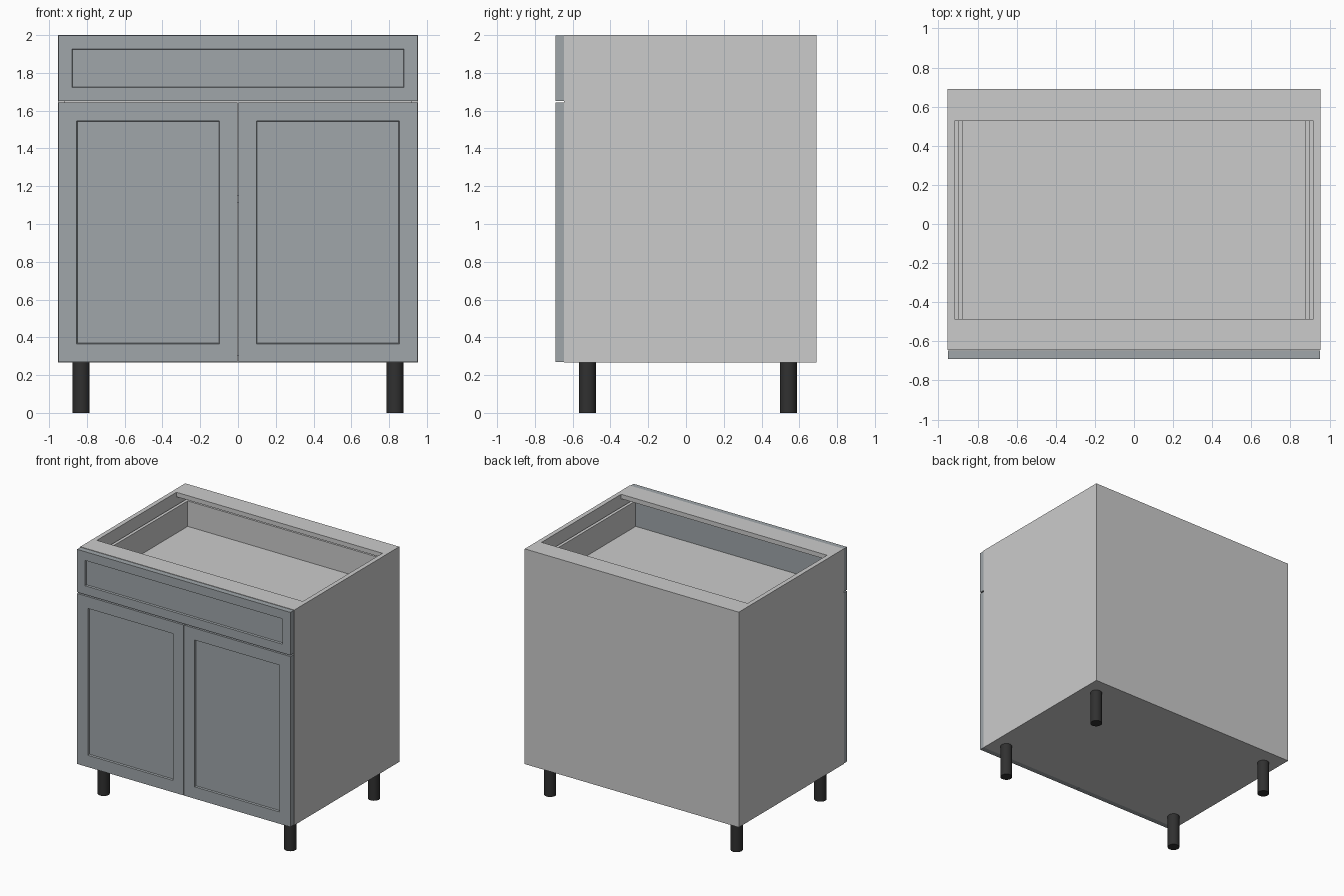
import bpy, bmesh

if "Cube" in bpy.data.objects:
    bpy.data.objects.remove(bpy.data.objects["Cube"])

def material(name, rgb):
    m = bpy.data.materials.new(name)
    m.diffuse_color = (*rgb, 1)
    m.use_nodes = True
    m.node_tree.nodes["Principled BSDF"].inputs["Base Color"].default_value = m.diffuse_color
    return m

PAINT = material("slate_paint", (0.35, 0.38, 0.40))
BLACK = material("black_plastic", (0.03, 0.03, 0.03))

W, T = 0.953, 0.036            # half width, board thickness
IN = W - T                     # inner face of the side panels
FRONT, BACK = -0.645, 0.69     # carcass depth range
BASE, TOP = 0.268, 2.0

def board(name, x, y, z, mat=None, frame=0):
    """Box from (min, max) ranges; frame > 0 adds a recessed centre panel on the front."""
    bm = bmesh.new()
    bmesh.ops.create_cube(bm, size=1)
    for v in bm.verts:
        v.co = [r[0] + (c + 0.5) * (r[1] - r[0]) for c, r in zip(v.co, (x, y, z))]
    if frame:
        bm.normal_update()
        face = min(bm.faces, key=lambda f: f.calc_center_median().y)
        bmesh.ops.inset_region(bm, faces=[face], thickness=frame)
        bmesh.ops.inset_region(bm, faces=[face], thickness=0.005)
        for v in face.verts:
            v.co.y += 0.014
    me = bpy.data.meshes.new(name)
    bm.to_mesh(me)
    bm.free()
    ob = bpy.data.objects.new(name, me)
    bpy.context.collection.objects.link(ob)
    if mat:
        me.materials.append(mat)
    return ob

# Carcass: the back panel laps over the left side and butts against the right one
back_in = BACK - T
board("left_side", (-W, -IN), (FRONT, back_in), (BASE, TOP))
board("right_side", (IN, W), (FRONT, BACK), (BASE, TOP))
board("back_panel", (-W, IN), (back_in, BACK), (BASE, TOP))
board("bottom_panel", (-IN, IN), (FRONT, back_in), (BASE, BASE + T))
board("shelf", (-IN, IN), (FRONT + 0.02, back_in), (1.115, 1.151))
board("front_rail", (-IN, IN), (FRONT, -0.485), (TOP - T, TOP))
board("back_rail", (-IN, IN), (0.527, back_in), (TOP - T, TOP))

# Drawer box behind the drawer front
dx, dt, dz = 0.90, 0.025, (1.68, 1.91)
for side, s in (("left", -1), ("right", 1)):
    board(side + "_drawer_side", sorted((s * dx, s * (dx - dt))), (FRONT + 0.002, 0.64), dz)
di = dx - dt
board("drawer_back", (-di, di), (0.61, 0.64), dz)
board("drawer_inner_front", (-di, di), (FRONT + 0.002, -0.61), dz, PAINT)
board("drawer_bottom", (-di, di), (-0.61, 0.61), (1.68, 1.705))

# Framed drawer front and doors
fy = (-0.69, FRONT - 0.001)
board("drawer_front", (-0.95, 0.95), fy, (1.652, 1.997), PAINT, 0.1)
board("left_door", (-0.95, -0.002), fy, (0.27, 1.642), PAINT, 0.135)
board("right_door", (0.002, 0.95), fy, (0.27, 1.642), PAINT, 0.135)

# Round legs
for row, y in (("front", -0.522), ("back", 0.542)):
    for side, x in (("left", -0.831), ("right", 0.831)):
        bpy.ops.mesh.primitive_cylinder_add(vertices=32, radius=0.045, depth=BASE,
                                            location=(x, y, BASE / 2))
        leg = bpy.context.object
        leg.name = f"{row}_{side}_leg"
        leg.data.materials.append(BLACK)
        bpy.ops.object.shade_smooth_by_angle()
